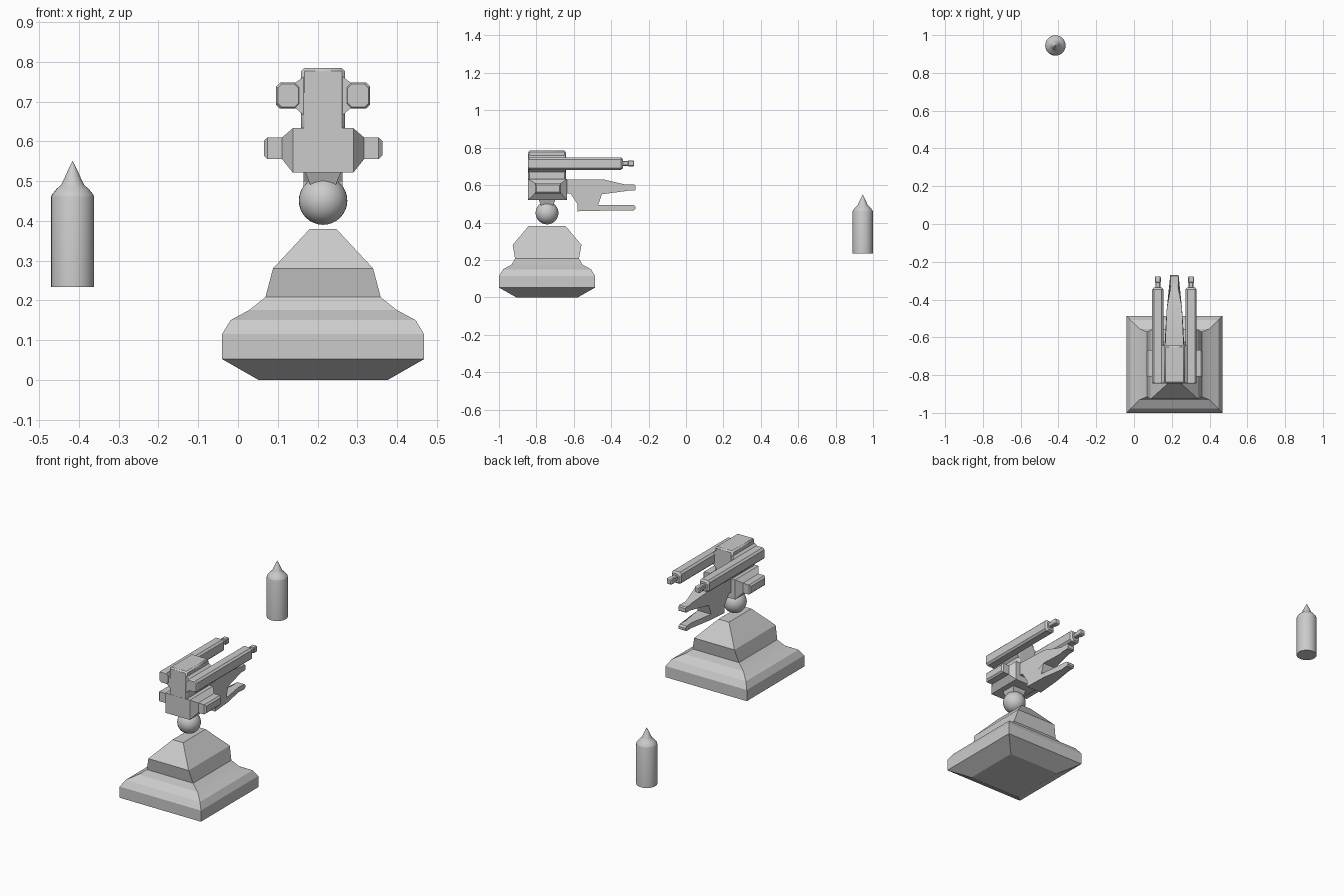
import bpy, bmesh, math

if "Cube" in bpy.data.objects:
    bpy.data.objects.remove(bpy.data.objects["Cube"])

CX, CY = 0.214, -0.743   # turret axis


def finish(name, bm, angle=25, bevel=0):
    bmesh.ops.recalc_face_normals(bm, faces=bm.faces)
    me = bpy.data.meshes.new(name)
    bm.to_mesh(me)
    bm.free()
    ob = bpy.data.objects.new(name, me)
    bpy.context.collection.objects.link(ob)
    if bevel:
        m = ob.modifiers.new("bevel", 'BEVEL')
        m.width = bevel
        m.segments = 1
        m.angle_limit = math.radians(40)
    bpy.ops.object.select_all(action='DESELECT')
    ob.select_set(True)
    bpy.context.view_layer.objects.active = ob
    bpy.ops.object.shade_smooth_by_angle(angle=math.radians(angle))
    return ob


def loft(name, rings, **kw):
    """Skin equal-length point rings and cap both ends."""
    bm = bmesh.new()
    vs = [[bm.verts.new(p) for p in r] for r in rings]
    n = len(vs[0])
    for a, b in zip(vs, vs[1:]):
        for i in range(n):
            j = (i + 1) % n
            bm.faces.new((a[i], a[j], b[j], b[i]))
    bm.faces.new(vs[0])
    bm.faces.new(vs[-1])
    return finish(name, bm, **kw)


def rect_z(hx, hy, z):
    return [(CX + a * hx, CY + b * hy, z) for a, b in ((-1, -1), (1, -1), (1, 1), (-1, 1))]


def rect_x(x, y0, y1, z0, z1):
    return [(CX + x, y, z) for y, z in ((y0, z0), (y1, z0), (y1, z1), (y0, z1))]


def octagon_y(x, y, z, hx, hz, c):
    pts = ((-hx + c, -hz), (hx - c, -hz), (hx, -hz + c), (hx, hz - c),
           (hx - c, hz), (-hx + c, hz), (-hx, hz - c), (-hx, -hz + c))
    return [(x + a, y, z + b) for a, b in pts]


# stepped pedestal
loft("pedestal", [rect_z(*r) for r in (
    (.163, .165, 0), (.254, .257, .052), (.254, .257, .115), (.233, .235, .15),
    (.185, .188, .176), (.145, .171, .208), (.126, .184, .28), (.033, .1, .38))])

# swivel ball and neck
bm = bmesh.new()
bmesh.ops.create_uvsphere(bm, u_segments=32, v_segments=16, radius=.061)
bmesh.ops.translate(bm, verts=bm.verts, vec=(CX, CY, .451))
finish("swivel_ball", bm, 40)
loft("neck", [rect_z(.03, .03, .485), rect_z(.046, .046, .525)])

# head column
loft("head_column", [rect_z(.055, .101, .56), rect_z(.055, .101, .785)], bevel=.008)

# lower housing with stub ends on both sides, lofted across x
half = [(.076, -.845, -.637, .521, .633), (.103, -.808, -.667, .555, .61),
        (.14, -.808, -.667, .555, .61), (.149, -.8, -.675, .564, .601)]
rings = [rect_x(-r[0], *r[1:]) for r in reversed(half)] + [rect_x(*r) for r in half]
loft("lower_housing", rings)

# twin upper guns
for s, side in ((-1, "left"), (1, "right")):
    x = CX + s * .088
    loft(side + "_gun_mount", [rect_x(s * .045, -.842, -.643, .662, .766),
                               rect_x(s * .07, -.842, -.643, .684, .747)])
    loft(side + "_gun_pod", [octagon_y(x, y, .715, h, h + .003, .01) for y, h in (
        (-.845, .026), (-.838, .03), (-.348, .03), (-.337, .022))])
    loft(side + "_gun_barrel", [octagon_y(x, y, .716, h, h, .004) for y, h in (
        (-.35, .013), (-.31, .013), (-.308, .016), (-.283, .016), (-.277, .012))])

# forked lower gun: side profile, width narrowing towards the muzzle
profile = [(-.66, .631), (-.444, .631), (-.33, .604), (-.31, .602), (-.276, .602),
           (-.27, .596), (-.27, .575), (-.276, .57), (-.31, .57), (-.33, .567),
           (-.45, .551), (-.47, .493), (-.33, .493), (-.28, .493), (-.27, .485),
           (-.27, .472), (-.28, .465), (-.33, .465), (-.45, .463), (-.58, .46),
           (-.58, .498), (-.618, .556), (-.66, .556)]
widths = [(-.7, .05), (-.6, .05), (-.44, .04), (-.33, .019), (-.31, .022), (-.2, .022)]


def width(y):
    for (a, wa), (b, wb) in zip(widths, widths[1:]):
        if a <= y <= b:
            return wa + (wb - wa) * (y - a) / (b - a)


loft("forked_gun", [[(CX + s * width(y), y, z) for y, z in profile] for s in (-1, 1)], angle=20)

# separate shell: turned profile
N = 32
shell = [(.054, .233), (.054, .46), (.052, .466), (.04, .481), (.029, .49),
         (.024, .5), (.012, .527), (.0005, .55)]
loft("shell", [[(-.416 + r * math.cos(2 * math.pi * i / N), .945 + r * math.sin(2 * math.pi * i / N), z)
                for i in range(N)] for r, z in shell], angle=40)
